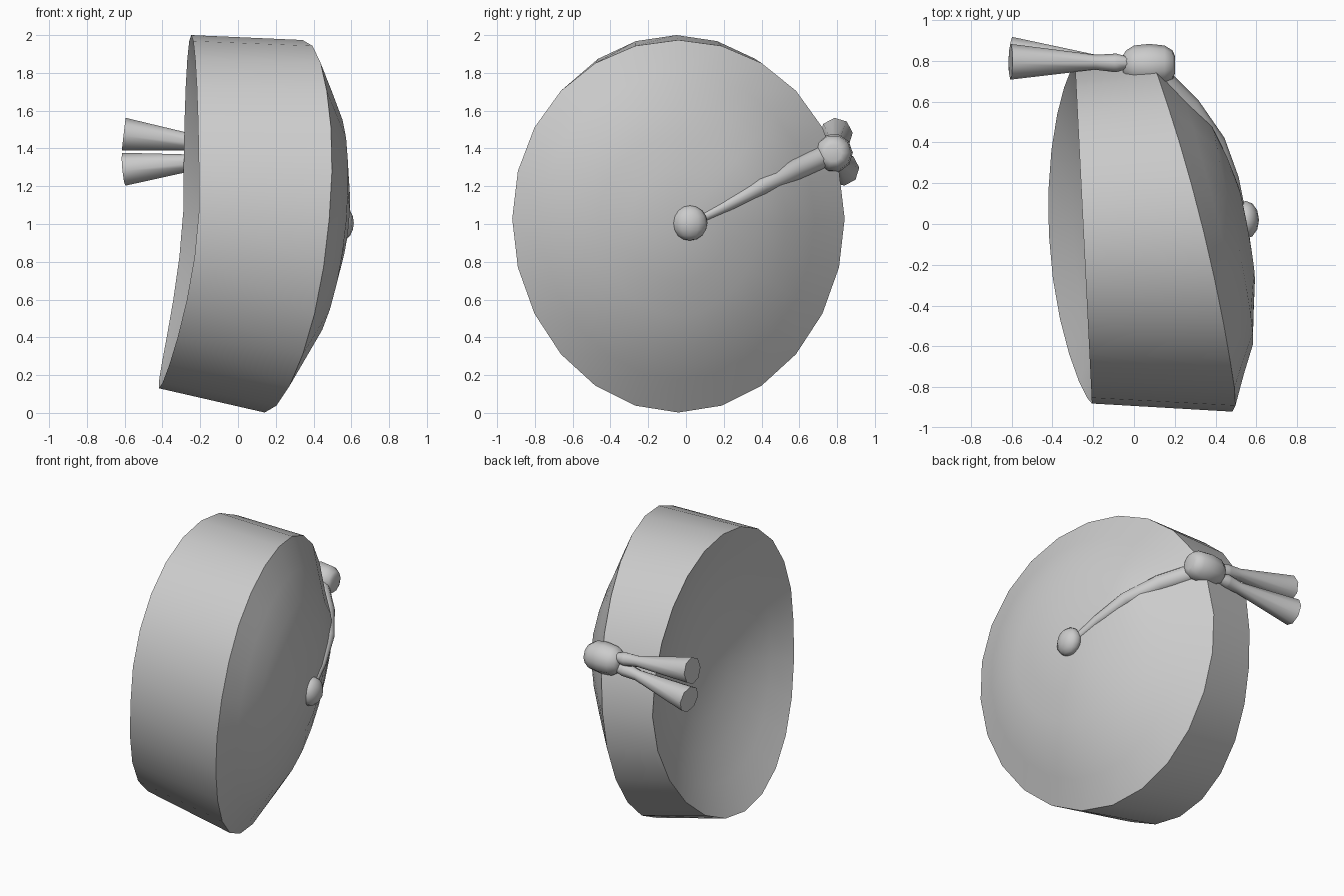
import bpy, bmesh, math
from mathutils import Vector

if "Cube" in bpy.data.objects:
    bpy.data.objects.remove(bpy.data.objects["Cube"])

SIDES = 24


def finish(name, bm, angle):
    bmesh.ops.recalc_face_normals(bm, faces=bm.faces)
    me = bpy.data.meshes.new(name)
    bm.to_mesh(me)
    bm.free()
    ob = bpy.data.objects.new(name, me)
    bpy.context.collection.objects.link(ob)
    bpy.ops.object.select_all(action='DESELECT')
    ob.select_set(True)
    bpy.context.view_layer.objects.active = ob
    bpy.ops.object.shade_smooth_by_angle(angle=math.radians(angle))
    return ob


def skin(bm, rings, first, last):
    """Bridge rings of points; first/last: a point to fan to, or None for a flat cap."""
    loops = [[bm.verts.new(p) for p in r] for r in rings]
    n = len(loops[0])
    for a, b in zip(loops, loops[1:]):
        for i in range(n):
            j = (i + 1) % n
            bm.faces.new((a[i], a[j], b[j], b[i]))
    for loop, tip in ((loops[0], first), (loops[-1], last)):
        if tip is None:
            bm.faces.new(loop)
        else:
            t = bm.verts.new(tip)
            for i in range(n):
                bm.faces.new((loop[i], loop[(i + 1) % n], t))


def tube(name, path, radii, sides=8, angle=50):
    """Tapered round tube along a path."""
    pts = [Vector(p) for p in path]
    rings = []
    for k, p in enumerate(pts):
        d = (pts[min(k + 1, len(pts) - 1)] - pts[max(k - 1, 0)]).normalized()
        u = d.cross(Vector((0.05, 0.3, 1))).normalized()
        v = d.cross(u)
        rings.append([p + radii[k] * (u * math.cos(t) + v * math.sin(t))
                      for t in (2 * math.pi * (i + 0.5) / sides for i in range(sides))])
    bm = bmesh.new()
    skin(bm, rings, None, None)
    return finish(name, bm, angle)


# Crown: tilted domed front, straight wall, shallow hollow back with a bent rim
PROFILE = [(0, .30), (.3, .27), (.65, .18), (1, 0)]


def dome_x(y, z):
    r = min(math.hypot((y + .04) / .88, z - 1), 1)
    for (r0, h0), (r1, h1) in zip(PROFILE, PROFILE[1:]):
        if r <= r1:
            h = h0 + (h1 - h0) * (r - r0) / (r1 - r0)
            break
    h += .06 * y * (1 - r)
    # slight swell under the cord
    h += .035 * math.exp(-((y - .47) ** 2 + (z - 1.25) ** 2) / .08) * min(1, 3 * (1 - r))
    return .255 + .095 * (z - 1) - .03 * (z - 1) ** 2 - .245 * y + h


def back_x(y, z):
    r2 = ((y + .05) / .83) ** 2 + ((z - 1.065) / .935) ** 2
    bend = -.17 * (max(0, 1.1 - z) / .97) ** 1.6
    return -.25 - .05 * y + bend + .19 * max(0, 1 - r2)


def ring(s, cy, cz, ry, rz, lift, fx):
    out = []
    for i in range(SIDES):
        t = 2 * math.pi * i / SIDES
        y = cy + s * ry * math.sin(t)
        z = cz + s * (rz * math.cos(t) + lift * math.sin(t) ** 2)
        out.append((fx(y, z), y, z))
    return out


front = (-.04, .988, .88, .986, .04, dome_x)
back = (-.05, 1.065, .83, .935, 0, back_x)
rings = [ring(s, *front) for s in (.3, .48, .65, .82, 1)] + [ring(s, *back) for s in (1, .8, .6, .4, .2)]
bm = bmesh.new()
skin(bm, rings, (dome_x(-.04, 1), -.04, .988), (back_x(-.05, 1.065), -.05, 1.065))
finish("hat_crown", bm, 35)

# Button at the centre of the dome
bm = bmesh.new()
bmesh.ops.create_uvsphere(bm, u_segments=12, v_segments=8, radius=.093)
for v in bm.verts:
    v.co = (v.co.x * .7 + .548, v.co.y + .02, v.co.z + 1.005)
finish("button", bm, 60)

# Cord half sunk into the dome from the button to the knot
cord = [(.06, 1.02, .022), (.22, 1.1, .033), (.4, 1.2, .046), (.57, 1.285, .058), (.71, 1.35, .062)]
tube("cord", [(dome_x(y, z) - .5 * r, y, z) for y, z, r in cord] + [(.1, .77, 1.375)],
     [r for y, z, r in cord] + [.06], 10)

# Rounded knot at the rim
tube("knot", [(x, .78, 1.375) for x in (-.055, -.04, .0, .075, .15, .19, .2)],
     [.045, .07, .095, .103, .095, .07, .045], 10)

# Two flared tassel tails hanging behind the knot
for name, (y, z), z0 in (("upper_tail", (.795, 1.475), 1.415), ("lower_tail", (.83, 1.29), 1.34)):
    tube(name, [(-.03, .79, z0), (-.085, .79, z0), (-.1, .79, z0), (-.19, .793, z0 + (z - z0) * .2),
                (-.605, y, z)], [.03, .045, .045, .037, .088])
